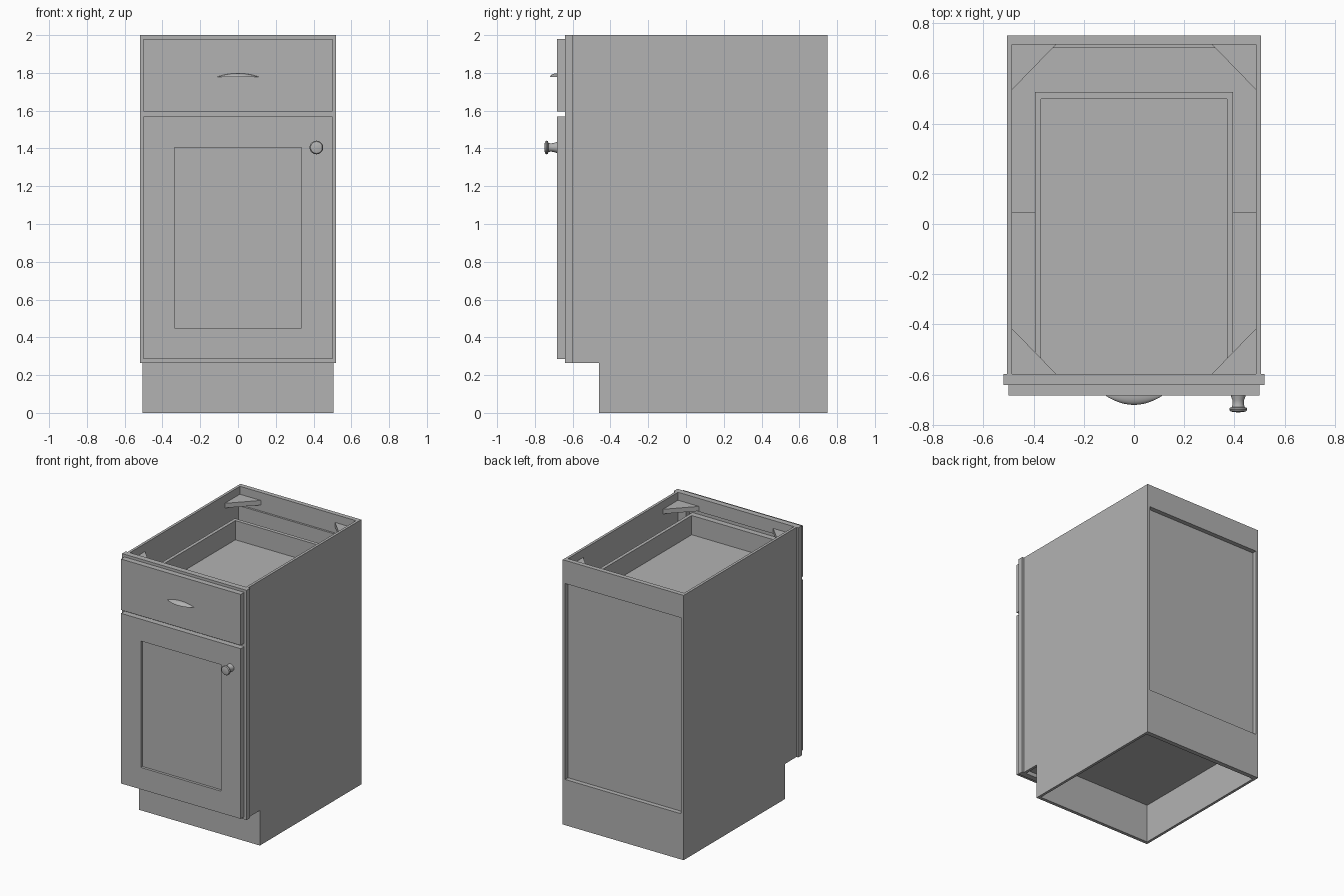
import bpy, bmesh, math
from mathutils import Vector

cube = bpy.data.objects.get("Cube")
if cube:
    bpy.data.objects.remove(cube, do_unlink=True)

# One flat grey for the whole cabinet
grey = bpy.data.materials.new("plain grey")
grey.use_nodes = True
grey.diffuse_color = (0.448, 0.448, 0.448, 1)
grey.node_tree.nodes["Principled BSDF"].inputs["Base Color"].default_value = grey.diffuse_color


def finish(name, bm, smooth=False):
    bmesh.ops.recalc_face_normals(bm, faces=bm.faces)
    mesh = bpy.data.meshes.new(name)
    bm.to_mesh(mesh)
    bm.free()
    mesh.materials.append(grey)
    obj = bpy.data.objects.new(name, mesh)
    bpy.context.collection.objects.link(obj)
    if smooth:
        bpy.ops.object.select_all(action='DESELECT')
        obj.select_set(True)
        bpy.context.view_layer.objects.active = obj
        bpy.ops.object.shade_smooth_by_angle(angle=math.radians(35))
    return obj


def box(name, x0, x1, y0, y1, z0, z1):
    bm = bmesh.new()
    bmesh.ops.create_cube(bm, size=1)
    for v in bm.verts:
        v.co = Vector(((x0 + x1) / 2 + v.co.x * (x1 - x0),
                       (y0 + y1) / 2 + v.co.y * (y1 - y0),
                       (z0 + z1) / 2 + v.co.z * (z1 - z0)))
    return finish(name, bm)


def prism(name, points, offset):
    """Extrude a flat outline along an offset."""
    bm = bmesh.new()
    face = bm.faces.new([bm.verts.new(p) for p in points])
    ext = bmesh.ops.extrude_face_region(bm, geom=[face])["geom"]
    bmesh.ops.translate(bm, vec=offset, verts=[g for g in ext if isinstance(g, bmesh.types.BMVert)])
    return finish(name, bm)


def holed_board(name, half, opening, zs, y0, y1):
    """Upright board whose alternate height bands have a central opening."""
    bm = bmesh.new()
    xs = [-half, -opening, opening, half]
    grid = [[bm.verts.new((x, y0, z)) for x in xs] for z in zs]
    for r in range(len(zs) - 1):
        for c in range(3):
            if not (r % 2 == 1 and c == 1):
                bm.faces.new((grid[r][c], grid[r][c + 1], grid[r + 1][c + 1], grid[r + 1][c]))
    ext = bmesh.ops.extrude_face_region(bm, geom=bm.faces[:])["geom"]
    bmesh.ops.translate(bm, vec=(0, y1 - y0, 0),
                        verts=[g for g in ext if isinstance(g, bmesh.types.BMVert)])
    return finish(name, bm)


FRAME_BACK, FRAME_FRONT, DOOR_FRONT = -0.597, -0.64, -0.682
KICK, KICK_TOP = -0.46, 0.265
INNER, OUTER, BACK = 0.485, 0.505, 0.75

# Side panels with the toe notch, and the corner braces
for side, s in (("left", 1), ("right", -1)):
    outline = [(KICK, 0), (BACK, 0), (BACK, 2), (FRAME_BACK, 2), (FRAME_BACK, KICK_TOP), (KICK, KICK_TOP)]
    prism(side + "_side_panel", [(s * INNER, y, z) for y, z in outline], (s * (OUTER - INNER), 0, 0))
    for end, y, d in (("front", FRAME_BACK, 1), ("back", 0.715, -1)):
        prism(f"{side}_{end}_corner_brace",
              [(s * INNER, y, 1.905), (s * (INNER - 0.175), y, 1.905), (s * INNER, y + d * 0.18, 1.905)],
              (0, 0, 0.035))

# Carcass
box("toe_kick", -INNER, INNER, KICK, KICK + 0.025, 0, 0.295)
box("bottom_panel", -INNER, INNER, FRAME_BACK, 0.70, 0.295, 0.33)
box("back_bottom_rail", -INNER, INNER, 0.715, BACK, 0, 0.345)
box("back_top_rail", -INNER, INNER, 0.715, BACK, 1.825, 2)
box("back_panel", -INNER, INNER, 0.70, 0.715, 0.295, 1.86)
box("half_shelf", -INNER, INNER, 0.045, 0.70, 0.94, 0.97)

# Face frame with a door opening and a drawer opening
holed_board("face_frame", 0.52, 0.42, [KICK_TOP, 0.35, 1.53, 1.64, 1.90, 2], FRAME_FRONT, FRAME_BACK)

# Door with a recessed panel
holed_board("door_frame", 0.50, 0.335, [0.285, 0.45, 1.405, 1.57], DOOR_FRONT, FRAME_FRONT)
box("door_panel", -0.335, 0.335, -0.662, -0.645, 0.45, 1.405)

# Drawer
box("drawer_front", -0.50, 0.50, DOOR_FRONT, FRAME_FRONT, 1.595, 1.98)
for side, s in (("left", 1), ("right", -1)):
    a, b = sorted((s * 0.37, s * 0.395))
    box(side + "_drawer_side", a, b, FRAME_FRONT, 0.525, 1.67, 1.855)
box("drawer_back", -0.37, 0.37, 0.497, 0.525, 1.67, 1.855)
box("drawer_inner_front", -0.37, 0.37, FRAME_FRONT, FRAME_BACK, 1.67, 1.855)
box("drawer_floor", -0.37, 0.37, FRAME_BACK, 0.497, 1.685, 1.71)

# Crescent drawer pull: quarter-ellipse sections that taper to both ends
bm = bmesh.new()
rows = []
for i in range(25):
    t = -0.995 + 1.99 * i / 24
    k = 1 - t * t
    ring = [bm.verts.new((0.115 * t, DOOR_FRONT, 1.777))]
    for j in range(9):
        a = math.pi / 2 * j / 8
        ring.append(bm.verts.new((0.115 * t, DOOR_FRONT - 0.038 * k * math.cos(a),
                                  1.777 + 0.021 * k * math.sin(a))))
    rows.append(ring)
for r0, r1 in zip(rows, rows[1:]):
    for j in range(10):
        n = (j + 1) % 10
        bm.faces.new((r0[j], r0[n], r1[n], r1[j]))
bm.faces.new(rows[0])
bm.faces.new(rows[-1])
finish("drawer_pull", bm, True)

# Turned door knob: (radius, distance from the door)
profile = [(0, 0), (0.029, 0), (0.028, 0.006), (0.023, 0.02), (0.022, 0.036), (0.026, 0.047),
           (0.035, 0.05), (0.036, 0.057), (0.031, 0.064), (0.018, 0.067), (0, 0.068)]
bm = bmesh.new()
verts = [bm.verts.new((0.415 + r, DOOR_FRONT - d, 1.405)) for r, d in profile]
edges = [bm.edges.new(pair) for pair in zip(verts, verts[1:])]
bmesh.ops.spin(bm, geom=verts + edges, cent=(0.415, 0, 1.405), axis=(0, 1, 0),
               angle=2 * math.pi, steps=32)
bmesh.ops.remove_doubles(bm, verts=bm.verts, dist=0.0001)
finish("door_knob", bm, True)
